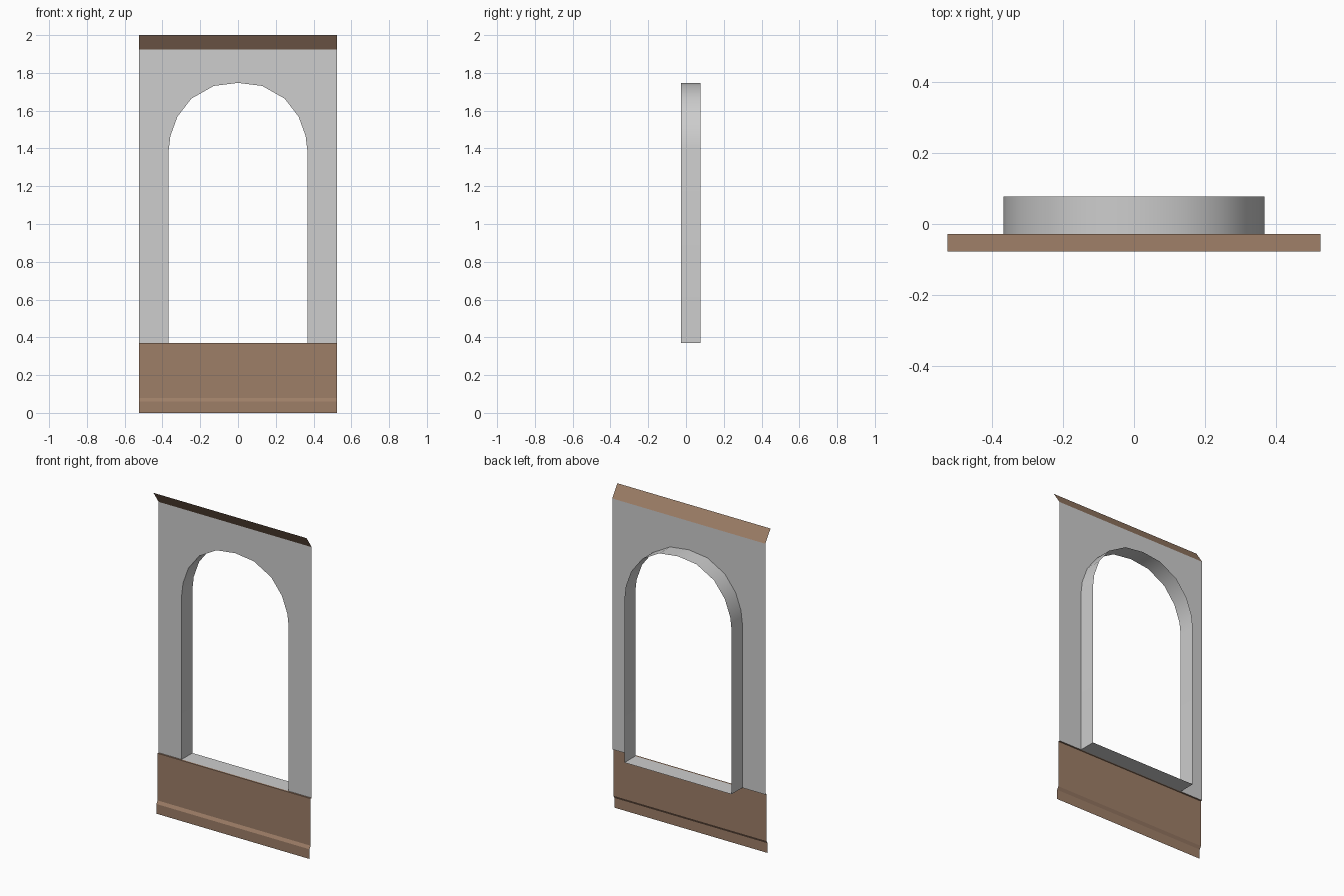
import bpy, bmesh

if "Cube" in bpy.data.objects:
    bpy.data.objects.remove(bpy.data.objects["Cube"])

W = 0.525                      # half width of the panel
WALL_Y, BACK_Y = -0.0275, 0.078
SILL_Z, CROWN_Z = 0.37, 1.925


def material(name, rgb):
    m = bpy.data.materials.new(name)
    m.diffuse_color = (*rgb, 1)
    m.use_nodes = True
    m.node_tree.nodes["Principled BSDF"].inputs["Base Color"].default_value = m.diffuse_color
    return m


grey = material("wall grey", (0.61, 0.61, 0.61))
brown = material("wood brown", (0.34, 0.21, 0.137))


def make_object(name, bm, mat):
    me = bpy.data.meshes.new(name)
    bm.to_mesh(me)
    bm.free()
    me.materials.append(mat)
    ob = bpy.data.objects.new(name, me)
    bpy.context.collection.objects.link(ob)
    return ob


def strip(name, lower, upper, mat, closed=False):
    """Sheet of quads between two matching point rows."""
    bm = bmesh.new()
    a = [bm.verts.new(p) for p in lower]
    b = [bm.verts.new(p) for p in upper]
    n = len(a)
    for i in range(n if closed else n - 1):
        j = (i + 1) % n
        bm.faces.new((a[i], a[j], b[j], b[i]))
    return make_object(name, bm, mat)


def moulding(name, profile, mat):
    """Thin (y, z) profile, listed bottom to top, run across the width."""
    return strip(name, [(W, y, z) for y, z in profile],
                 [(-W, y, z) for y, z in profile], mat)


# Opening outline: right half from sill to apex, then mirrored
half = [(0.367, SILL_Z), (0.367, 1.39), (0.358, 1.466), (0.321, 1.568),
        (0.247, 1.664), (0.128, 1.731), (0, 1.747)]
arch = half + [(-x, z) for x, z in reversed(half[:-1])]

# Wall sheet around the arch, open at the bottom where it meets the wainscot
bm = bmesh.new()
outline = [(-W, SILL_Z), (-W, CROWN_Z), (W, CROWN_Z), (W, SILL_Z)] + arch
face = bm.faces.new([bm.verts.new((x, WALL_Y, z)) for x, z in outline])
face.normal_update()
if face.normal.y > 0:
    face.normal_flip()
bmesh.ops.triangulate(bm, faces=[face])
make_object("wall", bm, grey)

# Window reveal: jambs, arch and sill as one closed band
reveal = strip("window_reveal", [(x, BACK_Y, z) for x, z in arch],
               [(x, WALL_Y, z) for x, z in arch], grey, closed=True)
bpy.context.view_layer.objects.active = reveal
reveal.select_set(True)
bpy.ops.object.shade_smooth_by_angle(angle=0.7)

# Wainscot with stepped skirting and a small top ledge
moulding("wainscot", [(-0.049, 0), (-0.049, 0.06), (-0.038, 0.078),
                      (-0.038, SILL_Z), (WALL_Y, SILL_Z)], brown)

# Crown moulding leaning forward
moulding("crown_moulding", [(WALL_Y, CROWN_Z), (-0.078, 2.0)], brown)

# Make sheet normals face the room side; the reveal faces into the opening
for ob in bpy.data.objects:
    bm = bmesh.new()
    bm.from_mesh(ob.data)
    bm.normal_update()
    for f in bm.faces:
        c = f.calc_center_median()
        if ob.name == "window_reveal":
            outward = f.normal.x * c.x + f.normal.z * (c.z - 1.0) > 0
        else:
            outward = f.normal.y > 0.01 or (abs(f.normal.y) < 0.01 and f.normal.z < 0)
        if outward:
            f.normal_flip()
    bm.to_mesh(ob.data)
    bm.free()
